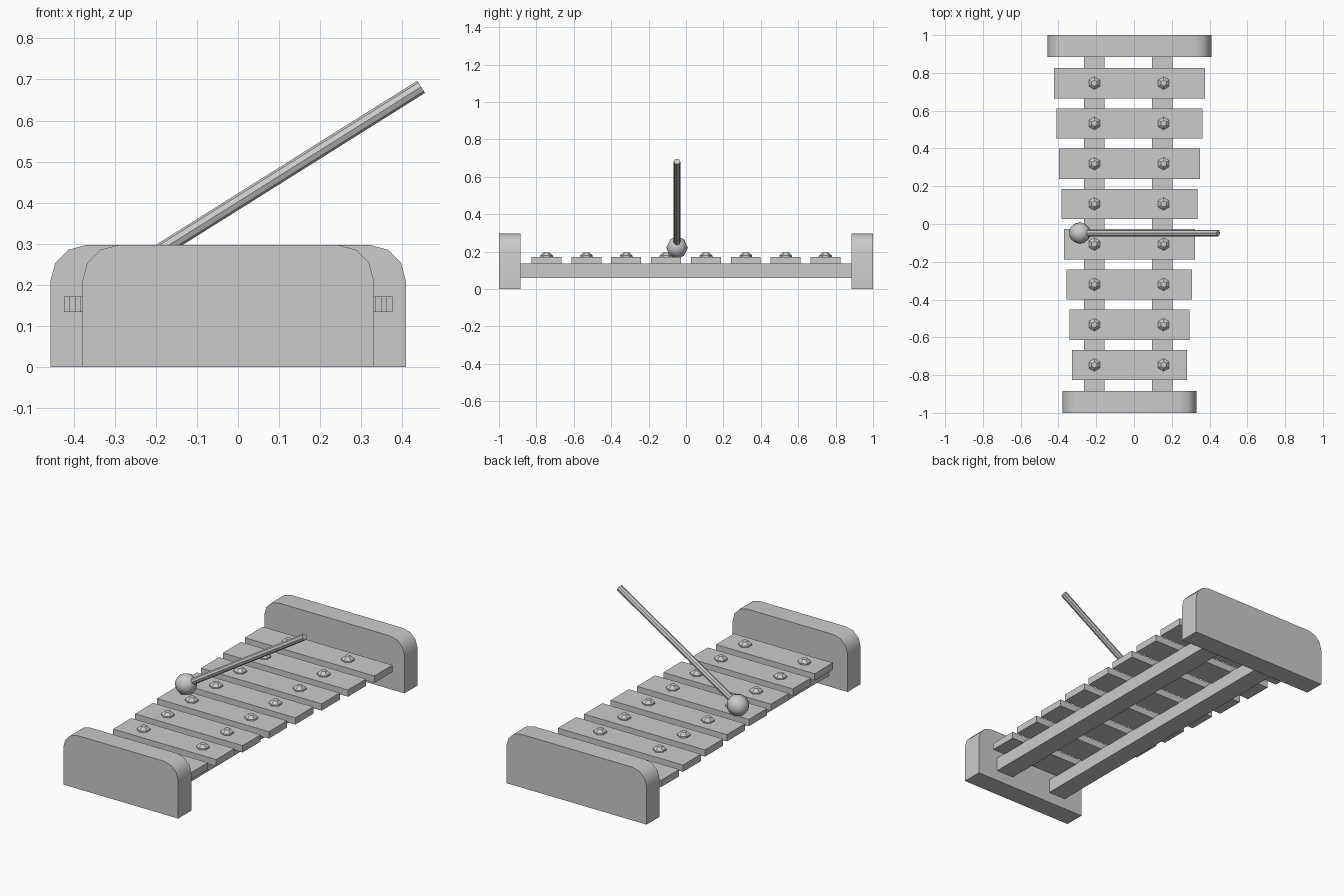
import bpy, bmesh, math
from mathutils import Vector

if "Cube" in bpy.data.objects:
    bpy.data.objects.remove(bpy.data.objects["Cube"])

CX = -0.024  # centre line of the frame


def finish(name, bm, smooth=False):
    bmesh.ops.recalc_face_normals(bm, faces=bm.faces)
    me = bpy.data.meshes.new(name)
    bm.to_mesh(me)
    bm.free()
    ob = bpy.data.objects.new(name, me)
    bpy.context.collection.objects.link(ob)
    if smooth:
        bpy.ops.object.select_all(action='DESELECT')
        ob.select_set(True)
        bpy.context.view_layer.objects.active = ob
        bpy.ops.object.shade_smooth_by_angle(angle=math.radians(40))
    return ob


def box(name, x0, x1, y0, y1, z0, z1):
    bm = bmesh.new()
    bmesh.ops.create_cube(bm, size=1)
    for v in bm.verts:
        v.co = ((x0 + x1) / 2 + v.co.x * (x1 - x0),
                (y0 + y1) / 2 + v.co.y * (y1 - y0),
                (z0 + z1) / 2 + v.co.z * (z1 - z0))
    return finish(name, bm)


# End panels with rounded top corners
def end_panel(name, half, y0, y1, h=0.297, r=0.088):
    pts = [(-half, 0), (half, 0)]
    for side in (1, -1):
        arc = [math.radians(a) for a in (0, 30, 60, 90)]
        corner = [(side * (half - r + r * math.cos(a)), h - r + r * math.sin(a)) for a in arc]
        pts += corner if side == 1 else corner[::-1]
    bm = bmesh.new()
    face = bm.faces.new([bm.verts.new((CX + x, y0, z)) for x, z in pts])
    ext = bmesh.ops.extrude_face_region(bm, geom=[face])
    for v in ext['geom']:
        if isinstance(v, bmesh.types.BMVert):
            v.co.y = y1
    return finish(name, bm, True)


end_panel("front_end_panel", 0.355, -1, -0.885)
end_panel("back_end_panel", 0.433, 0.885, 1)

# Two support rails
for name, x in (("left_rail", -0.21), ("right_rail", 0.15)):
    box(name, x - 0.054, x + 0.054, -0.89, 0.89, 0.06, 0.138)


# Hexagonal domed bolts
def bolt(name, x, y):
    bm = bmesh.new()
    rings = []
    for r, z in ((0.034, 0.165), (0.034, 0.179), (0.026, 0.187), (0.016, 0.195)):
        rings.append([bm.verts.new((x + r * math.sin(i * math.pi / 3),
                                    y + r * math.cos(i * math.pi / 3), z)) for i in range(6)])
    for a, b in zip(rings, rings[1:]):
        for i in range(6):
            j = (i + 1) % 6
            bm.faces.new((a[i], a[j], b[j], b[i]))
    bm.faces.new(rings[0][::-1])
    bm.faces.new(rings[-1])
    finish(name, bm)


# Eight tone bars, growing towards the back
for i in range(8):
    y = -0.746 + i * 0.2131
    half = 0.305 + i * 0.0136
    box(f"tone_bar_{i + 1}", CX - half, CX + half, y - 0.08, y + 0.08, 0.134, 0.172)
    bolt(f"left_bolt_{i + 1}", -0.21, y)
    bolt(f"right_bolt_{i + 1}", 0.157, y)

# Mallet resting on the bars
head = Vector((-0.287, -0.048, 0.222))
tip = Vector((0.446, -0.048, 0.682))
rot = (tip - head).to_track_quat('Z', 'Y')

bm = bmesh.new()
bmesh.ops.create_uvsphere(bm, u_segments=8, v_segments=6, radius=0.058)
ball = finish("mallet_head", bm)
ball.data.shade_smooth()

bm = bmesh.new()
bmesh.ops.create_cone(bm, cap_ends=True, segments=8, radius1=0.0175, radius2=0.0175,
                      depth=(tip - head).length)
stick = finish("mallet_stick", bm, True)
for ob, loc in ((ball, head), (stick, (head + tip) / 2)):
    ob.location = loc
    ob.rotation_mode = 'QUATERNION'
    ob.rotation_quaternion = rot
